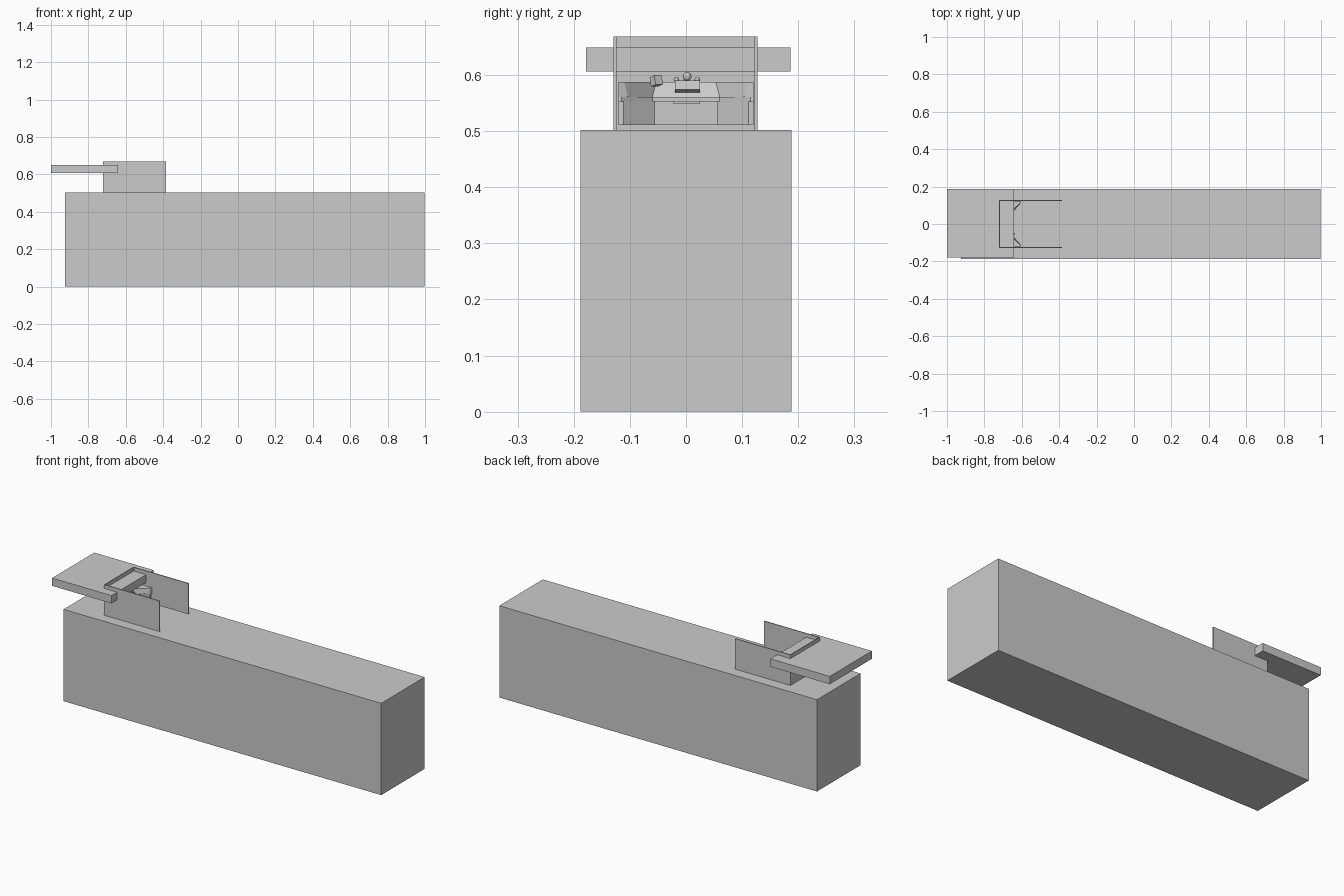
import bpy, bmesh
from math import radians

if "Cube" in bpy.data.objects:
    bpy.data.objects.remove(bpy.data.objects["Cube"])


def box(name, x, y, z, rot=None):
    """Box from min/max pairs, optional rotation about its centre."""
    bm = bmesh.new()
    bmesh.ops.create_cube(bm, size=1)
    for v in bm.verts:
        v.co.x *= x[1] - x[0]
        v.co.y *= y[1] - y[0]
        v.co.z *= z[1] - z[0]
    ob = finish(name, bm)
    ob.location = [(a + b) / 2 for a, b in (x, y, z)]
    if rot:
        ob.rotation_euler = [radians(a) for a in rot]
    return ob


def finish(name, bm):
    bmesh.ops.recalc_face_normals(bm, faces=bm.faces)
    me = bpy.data.meshes.new(name)
    bm.to_mesh(me)
    bm.free()
    ob = bpy.data.objects.new(name, me)
    bpy.context.collection.objects.link(ob)
    return ob


def loft(name, low, high, z0, z1):
    """Solid between two plan outlines with matching point counts."""
    bm = bmesh.new()
    a = [bm.verts.new((x, y, z0)) for x, y in low]
    b = [bm.verts.new((x, y, z1)) for x, y in high]
    bm.faces.new(a)
    bm.faces.new(b)
    n = len(a)
    for i in range(n):
        j = (i + 1) % n
        bm.faces.new((a[i], a[j], b[j], b[i]))
    return finish(name, bm)


def mirrored(half):
    """Complete a half outline across y = 0."""
    return half + [(x, -y) for x, y in reversed(half)]


# Main body block
box("body_block", (-0.924, 0.998), (-0.188, 0.188), (0, 0.502))

# Thin three-sided enclosure, open to the right
outer = [(-0.385, 0.127), (-0.721, 0.127)]
inner = [(-0.716, 0.122), (-0.385, 0.122)]
plan = outer + [(x, -y - 0.002) for x, y in reversed(outer)]
plan += [(x, -y - 0.002) for x, y in reversed(inner)] + inner
loft("enclosure_walls", plan, plan, 0.502, 0.669)

# Overhanging slab passing through the enclosure
box("canopy_slab", (-1.0, -0.641), (-0.178, 0.186), (0.606, 0.649))

# Control desk: pedestals with diagonal fronts and a back panel
for side, s in (("front", -1), ("back", 1)):
    p = [(-0.70, 0.055 * s), (-0.65, 0.055 * s), (-0.61, 0.111 * s),
         (-0.61, 0.12 * s), (-0.70, 0.12 * s)]
    loft("desk_pedestal_" + side, p, p, 0.511, 0.553)
box("desk_back_panel", (-0.71, -0.695), (-0.12, 0.12), (0.511, 0.588))

# Desk top
top = mirrored([(-0.70, 0.12), (-0.605, 0.12), (-0.605, 0.115), (-0.648, 0.06)])
loft("desk_top", top, top, 0.553, 0.561)

# Sloped instrument panel wrapping the desk
low = mirrored([(-0.70, 0.12), (-0.606, 0.12), (-0.61, 0.104), (-0.66, 0.06)])
high = mirrored([(-0.70, 0.12), (-0.604, 0.12), (-0.61, 0.11), (-0.675, 0.053)])
loft("instrument_panel", low, high, 0.561, 0.588)

# Small fittings: central display, drawer, knobs and side handset
box("central_display", (-0.67, -0.645), (-0.02, 0.025), (0.571, 0.588), (0, -12, 0))
box("under_desk_drawer", (-0.69, -0.655), (-0.022, 0.025), (0.548, 0.553))
box("side_handset", (-0.655, -0.64), (-0.061, -0.045), (0.581, 0.598), (0, -15, 35))
for name, y, z, r in (("centre_knob", 0.002, 0.597, 0.008),
                      ("left_knob", -0.017, 0.592, 0.005),
                      ("right_knob", 0.02, 0.592, 0.005)):
    bm = bmesh.new()
    bmesh.ops.create_uvsphere(bm, u_segments=10, v_segments=6, radius=r)
    finish(name, bm).location = (-0.658, y, z)
